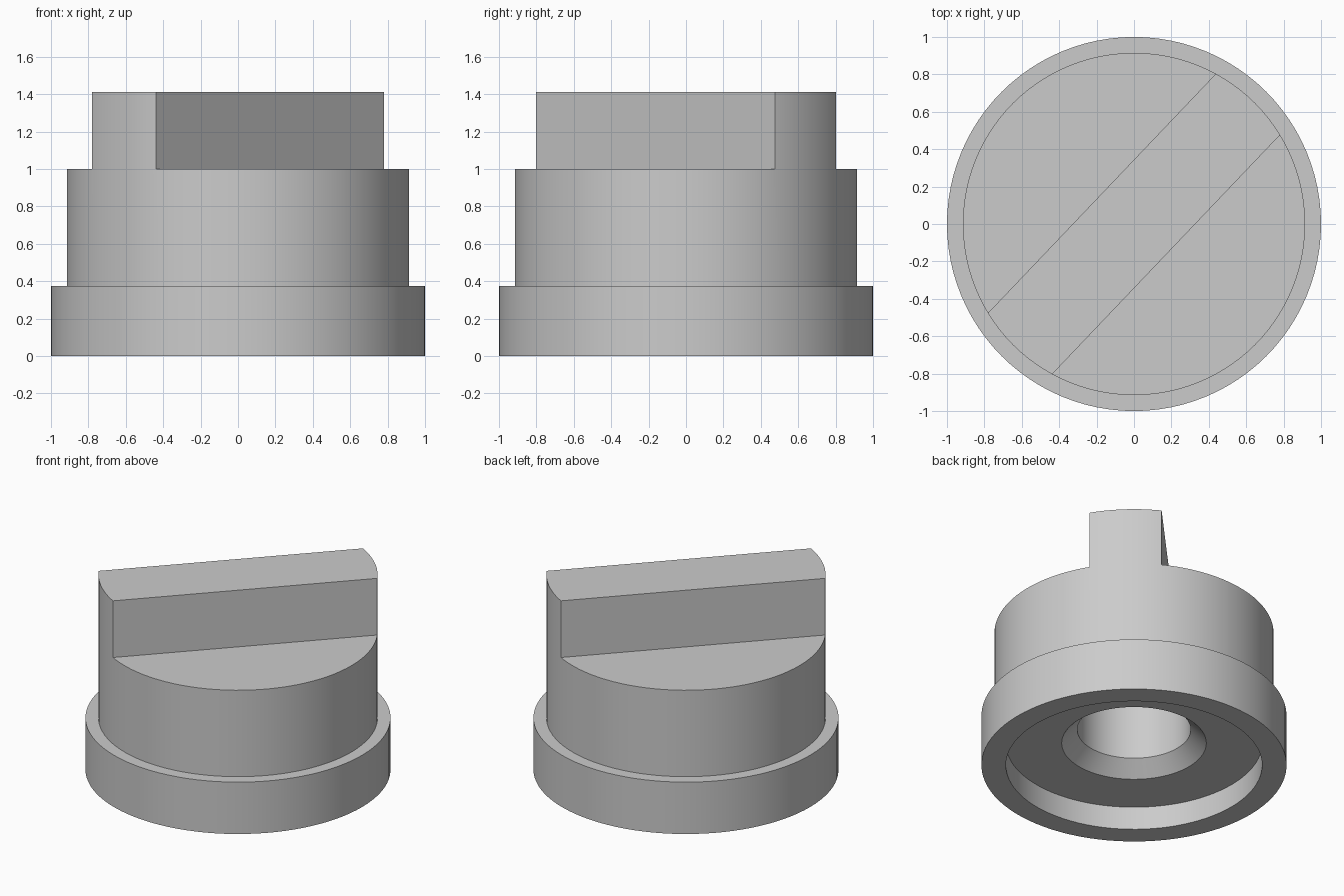
import bpy, bmesh, math
from mathutils import Vector, Matrix

cube = bpy.data.objects.get("Cube")
if cube:
    bpy.data.objects.remove(cube, do_unlink=True)

SEGMENTS = 96
BODY_TOP, GRIP_TOP = 1.0, 1.41
GRIP_HALF_WIDTH = 0.237
GRIP_ANGLE = math.radians(46.4)

grey = bpy.data.materials.new("plain grey")
grey.use_nodes = True
colour = (0.6, 0.6, 0.6, 1)
grey.diffuse_color = colour
grey.node_tree.nodes["Principled BSDF"].inputs["Base Color"].default_value = colour

# Half section (radius, height), from the bore ceiling out round the rim to the body top
profile = [
    (0.372, 0.80), (0.372, 0.268),       # bore
    (0.474, 0.167), (0.84, 0.167),       # countersink and recess floor
    (0.84, 0), (1, 0), (1, 0.375),       # flange
    (0.915, 0.375), (0.915, BODY_TOP),   # body
]

bm = bmesh.new()
rings = []
for radius, z in profile:
    ring = []
    for i in range(SEGMENTS):
        a = math.tau * i / SEGMENTS
        ring.append(bm.verts.new((radius * math.cos(a), radius * math.sin(a), z)))
    rings.append(ring)

# Walls between neighbouring rings
for low, high in zip(rings, rings[1:]):
    for i in range(SEGMENTS):
        j = (i + 1) % SEGMENTS
        bm.faces.new((low[i], low[j], high[j], high[i]))
bm.faces.new(list(reversed(rings[0])))   # bore ceiling
top = bm.faces.new(rings[-1])            # body top

# Slice the top along both sides of the grip
across = Matrix.Rotation(GRIP_ANGLE, 3, "Z") @ Vector((0, 1, 0))
for side in (-1, 1):
    caps = [f for f in bm.faces if all(abs(v.co.z - BODY_TOP) < 1e-5 for v in f.verts)]
    geom = set(caps)
    for f in caps:
        geom.update(f.edges)
        geom.update(f.verts)
    bmesh.ops.bisect_plane(bm, geom=list(geom), dist=1e-5,
                           plane_co=across * GRIP_HALF_WIDTH * side, plane_no=across)

# Raise the middle strip into the grip
strip = [f for f in bm.faces
         if all(abs(v.co.z - BODY_TOP) < 1e-5 for v in f.verts)
         and abs(f.calc_center_median().dot(across)) < GRIP_HALF_WIDTH * 0.5]
result = bmesh.ops.extrude_face_region(bm, geom=strip)
raised = [v for v in result["geom"] if isinstance(v, bmesh.types.BMVert)]
bmesh.ops.translate(bm, verts=raised, vec=(0, 0, GRIP_TOP - BODY_TOP))
old = [f for f in strip if f.is_valid]
if old:
    bmesh.ops.delete(bm, geom=old, context="FACES_ONLY")
bmesh.ops.recalc_face_normals(bm, faces=bm.faces)

mesh = bpy.data.meshes.new("knob")
bm.to_mesh(mesh)
bm.free()
mesh.materials.append(grey)
knob = bpy.data.objects.new("knob", mesh)
bpy.context.collection.objects.link(knob)

bpy.ops.object.select_all(action="DESELECT")
knob.select_set(True)
bpy.context.view_layer.objects.active = knob
bpy.ops.object.shade_smooth_by_angle(angle=math.radians(30))
